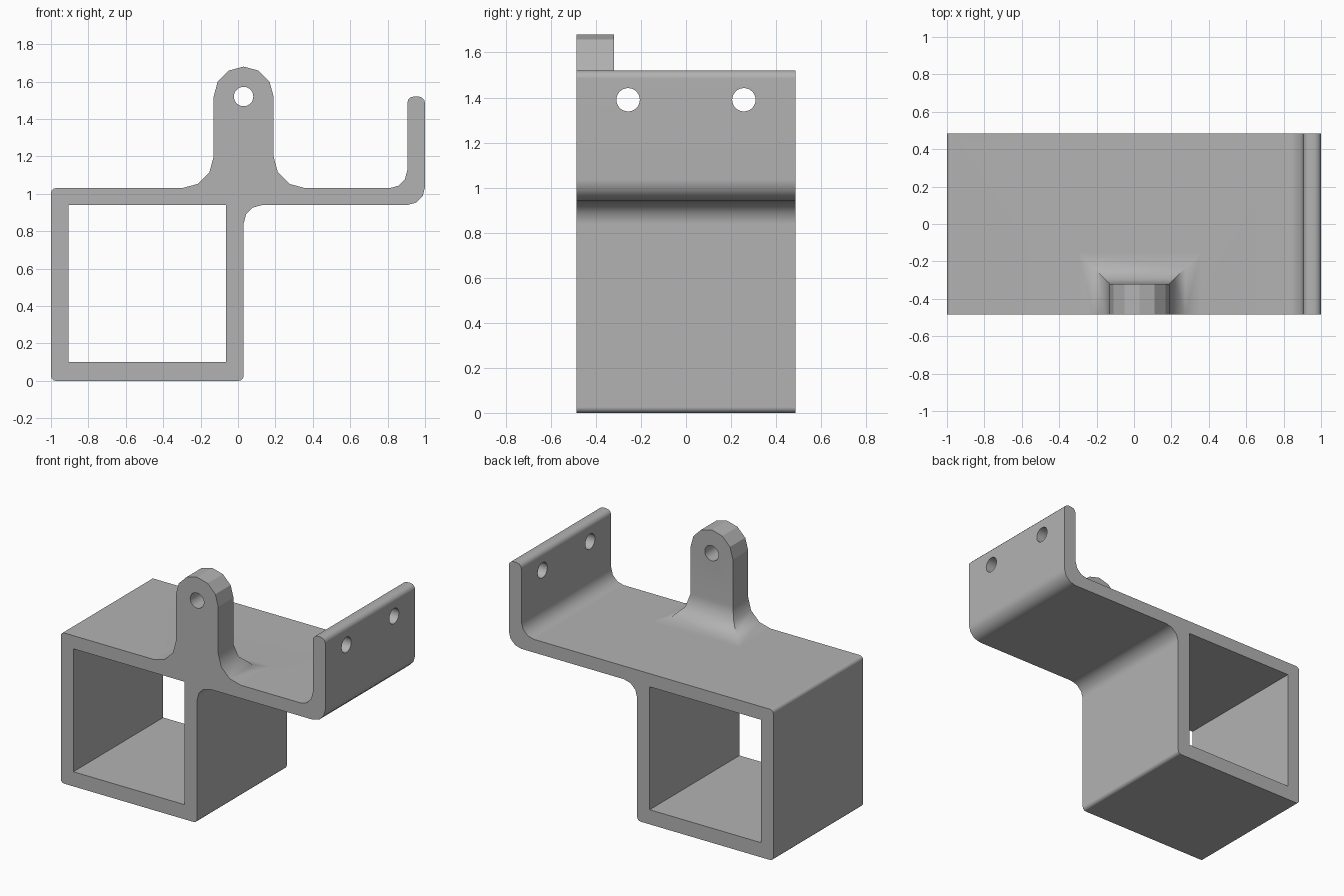
import bpy, bmesh, math
from mathutils import Vector, Matrix

cube = bpy.data.objects.get("Cube")
if cube:
    bpy.data.objects.remove(cube, do_unlink=True)

DEPTH = 0.485          # half depth of the bracket
TAB_BACK = -0.32       # rear face of the tab
TAB_X, TAB_R = 0.03, 0.16
HOLE_Z = 1.52
FLARE = 0.17           # fillet radius at the tab root
SHELF = 1.03           # upper face of the shelf

grey = bpy.data.materials.new("plain grey")
grey.use_nodes = True
colour = (0.45, 0.45, 0.45, 1)
grey.diffuse_color = colour
grey.node_tree.nodes["Principled BSDF"].inputs["Base Color"].default_value = colour


def make_object(name, bm):
    bmesh.ops.recalc_face_normals(bm, faces=bm.faces)
    mesh = bpy.data.meshes.new(name)
    bm.to_mesh(mesh)
    bm.free()
    mesh.materials.append(grey)
    obj = bpy.data.objects.new(name, mesh)
    bpy.context.collection.objects.link(obj)
    return obj


def round_corners(corners, steps=3):
    """Replace each (x, z, radius) right-angle corner by an arc."""
    points = []
    for i, (x, z, r) in enumerate(corners):
        here = Vector((x, z))
        before = (Vector(corners[i - 1][:2]) - here).normalized()
        after = (Vector(corners[(i + 1) % len(corners)][:2]) - here).normalized()
        centre = here + (before + after) * r
        for k in range(steps + 1):
            a = math.pi / 2 * k / steps
            points.append(centre - after * r * math.cos(a) - before * r * math.sin(a))
    return points


def prism(name, points, y0, y1):
    bm = bmesh.new()
    face = bm.faces.new([bm.verts.new((x, y0, z)) for x, z in points])
    ext = bmesh.ops.extrude_face_region(bm, geom=[face])["geom"]
    bmesh.ops.translate(bm, vec=(0, y1 - y0, 0),
                        verts=[v for v in ext if isinstance(v, bmesh.types.BMVert)])
    return make_object(name, bm)


def drill(name, location, radius, axis):
    bm = bmesh.new()
    turn = Matrix.Rotation(math.pi / 2, 4, axis)
    bmesh.ops.create_cone(bm, cap_ends=True, segments=24, radius1=radius, radius2=radius,
                          depth=0.6, matrix=Matrix.Translation(location) @ turn)
    return make_object(name, bm)


def combine(target, tool, operation):
    mod = target.modifiers.new(operation, "BOOLEAN")
    mod.operation, mod.solver, mod.object = operation, "EXACT", tool
    bpy.context.view_layer.objects.active = target
    bpy.ops.object.modifier_apply(modifier=mod.name)
    bpy.data.objects.remove(tool, do_unlink=True)


# Square sleeve, shelf and upright lip as one extruded outline
outline = [(-1, 0, 0.025), (0.03, 0, 0.025), (0.03, 0.94, 0.1), (1, 0.94, 0.095),
           (1, 1.52, 0.035), (0.905, 1.52, 0.035), (0.905, SHELF, 0.095), (-1, SHELF, 0.025)]
bracket = prism("bracket", round_corners(outline), -DEPTH, DEPTH)

# Square opening through the sleeve
opening = [(-0.905, 0.1), (-0.065, 0.1), (-0.065, 0.94), (-0.905, 0.94)]
combine(bracket, prism("sleeve_cutter", opening, -0.6, 0.6), "DIFFERENCE")

# Tab with a flared, mitred root and a rounded head
bm = bmesh.new()
levels = [(FLARE, SHELF - 0.04)]
for k in range(4):
    a = math.pi / 2 * k / 3
    levels.append((FLARE * (1 - math.sin(a)), SHELF + FLARE * (1 - math.cos(a))))
rings = []
for out, z in levels:
    left, right = TAB_X - TAB_R - out, TAB_X + TAB_R + out
    rings.append([bm.verts.new(c) for c in ((right, -DEPTH, z), (right, TAB_BACK + out, z),
                                            (left, TAB_BACK + out, z), (left, -DEPTH, z))])
bm.faces.new(rings[0])
for low, high in zip(rings, rings[1:]):
    for i in range(4):
        j = (i + 1) % 4
        bm.faces.new((low[i], low[j], high[j], high[i]))
fr, br, bl, fl = rings[-1]
front, back = [fr], [br]
for k in range(7):
    a = math.pi * k / 6
    x, z = TAB_X + TAB_R * math.cos(a), HOLE_Z + TAB_R * math.sin(a)
    front.append(bm.verts.new((x, -DEPTH, z)))
    back.append(bm.verts.new((x, TAB_BACK, z)))
front.append(fl)
back.append(bl)
bm.faces.new(front)
bm.faces.new(back)
for i in range(len(front) - 1):
    bm.faces.new((front[i], front[i + 1], back[i + 1], back[i]))
combine(bracket, make_object("tab", bm), "UNION")

# Bolt holes in the tab and the lip
combine(bracket, drill("tab_drill", (TAB_X, -0.4, HOLE_Z), 0.052, "X"), "DIFFERENCE")
for side in (-1, 1):
    combine(bracket, drill("lip_drill", (0.95, side * 0.257, 1.39), 0.052, "Y"), "DIFFERENCE")

# Smooth fillets, crisp edges and a faceted tab head
bpy.ops.object.select_all(action="DESELECT")
bracket.select_set(True)
bpy.context.view_layer.objects.active = bracket
bpy.ops.object.shade_smooth_by_angle(angle=math.radians(35))
bm = bmesh.new()
bm.from_mesh(bracket.data)
for edge in bm.edges:
    if all(v.co.z > HOLE_Z - 0.01 and v.co.x < 0.5 and
           math.hypot(v.co.x - TAB_X, v.co.z - HOLE_Z) > 0.1 for v in edge.verts):
        edge.smooth = False
bm.to_mesh(bracket.data)
bm.free()
weighted = bracket.modifiers.new("even shading", "WEIGHTED_NORMAL")
weighted.keep_sharp = True
